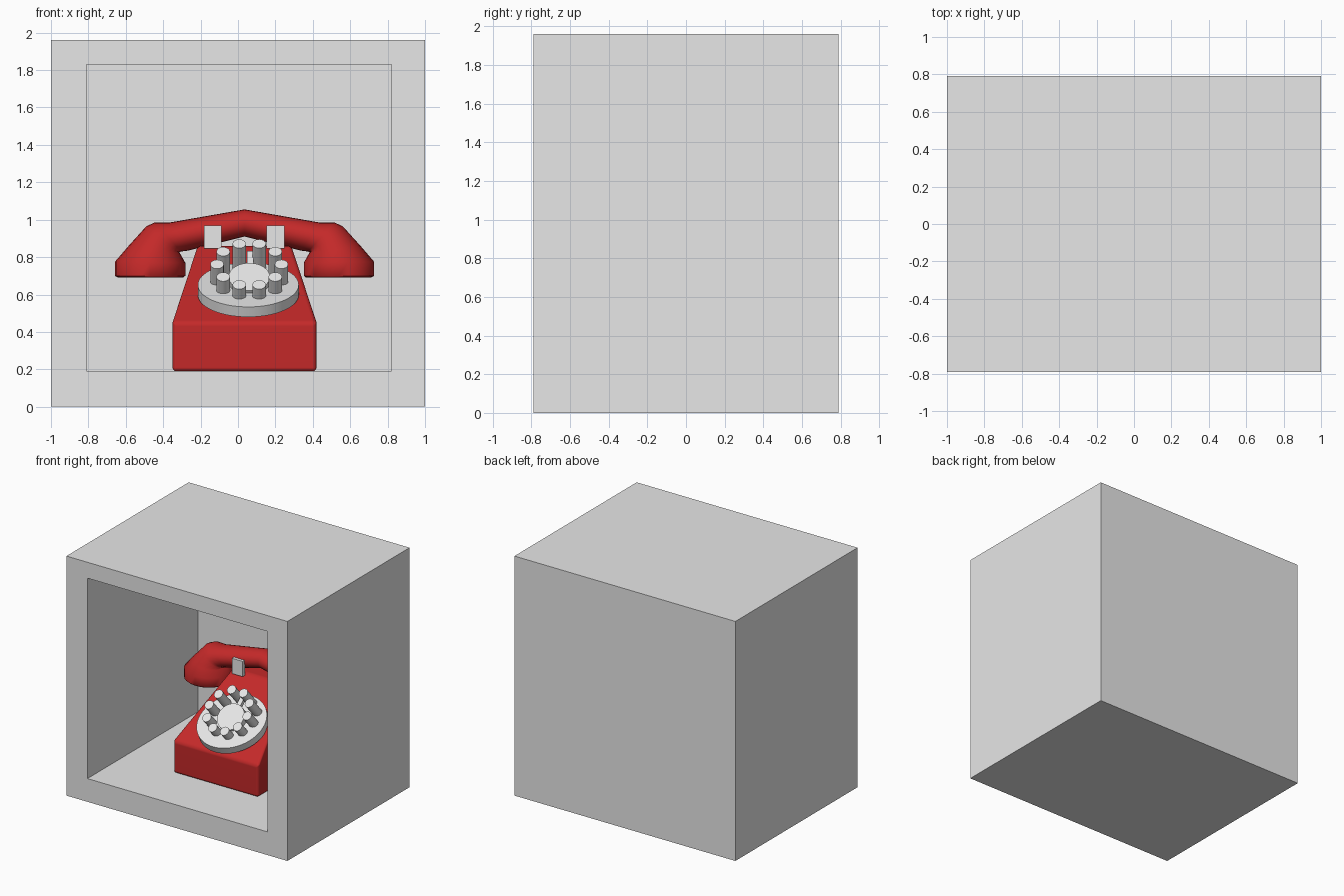
import bpy, bmesh
from math import sin, cos, pi, radians
from mathutils import Vector, Matrix

old = bpy.data.objects.get("Cube")
if old:
    bpy.data.objects.remove(old)


def material(name, color):
    m = bpy.data.materials.new(name)
    m.use_nodes = True
    m.diffuse_color = color
    m.node_tree.nodes["Principled BSDF"].inputs["Base Color"].default_value = color
    return m


GREY = material("light grey", (0.8, 0.8, 0.8, 1))
RED = material("red", (0.55, 0.022, 0.022, 1))
CX = 0.035  # centre line of the telephone


def finish(name, bm, mat, smooth=None):
    bmesh.ops.recalc_face_normals(bm, faces=bm.faces)
    me = bpy.data.meshes.new(name)
    bm.to_mesh(me)
    bm.free()
    me.materials.append(mat)
    ob = bpy.data.objects.new(name, me)
    bpy.context.collection.objects.link(ob)
    if smooth:
        bpy.ops.object.select_all(action='DESELECT')
        ob.select_set(True)
        bpy.context.view_layer.objects.active = ob
        bpy.ops.object.shade_smooth_by_angle(angle=radians(smooth))
    return ob


def loft(rings):
    """Skin a row of closed rings and cap both ends."""
    bm = bmesh.new()
    loops = [[bm.verts.new(p) for p in r] for r in rings]
    n = len(loops[0])
    for a, b in zip(loops, loops[1:]):
        for i in range(n):
            j = (i + 1) % n
            bm.faces.new((a[i], a[j], b[j], b[i]))
    bm.faces.new(loops[0])
    bm.faces.new(loops[-1])
    return bm


def box(name, lo, hi, mat):
    lo, hi = Vector(lo), Vector(hi)
    bm = bmesh.new()
    bmesh.ops.create_cube(bm, size=1, matrix=Matrix.Translation((lo + hi) / 2)
                          @ Matrix.Diagonal((*(hi - lo), 1)))
    return finish(name, bm, mat)


def disc(name, top, tilt, radius, depth, sides):
    """Cylinder whose top centre is given, leaning towards the front."""
    bm = bmesh.new()
    bmesh.ops.create_cone(
        bm, cap_ends=True, segments=sides, radius1=radius, radius2=radius, depth=depth,
        matrix=Matrix.Translation(top) @ Matrix.Rotation(tilt, 4, 'X')
        @ Matrix.Translation((0, 0, -depth / 2)))
    return finish(name, bm, GREY, 40)


# Open-fronted display box
def upright(x0, x1, z0, z1, y):
    return [(x0, y, z0), (x1, y, z0), (x1, y, z1), (x0, y, z1)]


outer = (-1, 1, 0, 1.96)
inner = (-0.81, 0.82, 0.19, 1.83)
finish("display_box", loft([upright(*outer, 0.79), upright(*outer, -0.79),
                            upright(*inner, -0.79), upright(*inner, 0.64)]), GREY)


# Telephone body: square base with a sloping front
def level(half, y0, y1, z):
    return [(CX - half, y0, z), (CX + half, y0, z), (CX + half, y1, z), (CX - half, y1, z)]


body = finish("telephone_body", loft([level(0.385, -0.34, 0.52, 0.19),
                                      level(0.385, -0.34, 0.52, 0.45),
                                      level(0.25, 0.235, 0.44, 0.86)]), RED)
bevel = body.modifiers.new("soft_edges", 'BEVEL')
bevel.width = 0.02
bevel.segments = 3
for p in body.data.polygons:
    p.use_smooth = True
body.modifiers.new("even_shading", 'WEIGHTED_NORMAL')

# Handset: each section has an outer point, an inner point and a half depth
sections = [
    ((0.675, 0.69), (0.33, 0.69), 0.175),
    ((0.693, 0.70), (0.317, 0.70), 0.187),
    ((0.693, 0.775), (0.317, 0.77), 0.187),
    ((0.62, 0.86), (0.345, 0.82), 0.155),
    ((0.525, 0.965), (0.35, 0.825), 0.125),
    ((0.48, 0.985), (0.34, 0.83), 0.11),
    ((0.40, 0.985), (0.30, 0.835), 0.10),
    ((0.0, 1.055), (0.0, 0.91), 0.09),
]


def section(side, a, b, depth, sides=24):
    mid = ((a[0] + b[0]) / 2, (a[1] + b[1]) / 2)
    arm = ((a[0] - b[0]) / 2, (a[1] - b[1]) / 2)
    turns = [2 * pi * i / sides for i in range(sides)]
    return [(CX + side * (mid[0] + arm[0] * cos(t)), 0.30 + depth * sin(t),
             mid[1] + arm[1] * cos(t)) for t in turns]


rings = [section(1, *s) for s in sections]
rings += [section(-1, *s) for s in reversed(sections[:-1])]
finish("handset", loft(rings), RED, 50)

# Cradle prongs in front of and behind the handset
for place, y in (("front", 0.20), ("back", 0.40)):
    for side, x in (("right", CX - 0.17), ("left", CX + 0.165)):
        box(f"{place}_{side}_prong", (x - 0.048, y - 0.016, 0.845),
            (x + 0.048, y + 0.016, 0.97), GREY)

# Dial plate, hub and the ring of finger pegs
disc("dial_plate", (0.055, -0.16, 0.652), radians(26), 0.27, 0.06, 64)
TILT = radians(42)
disc("dial_hub", (0.06, -0.18, 0.695), TILT, 0.11, 0.1, 48)
for i in range(10):
    t = 2 * pi * (i + 0.5) / 10 + radians(90)
    r = 0.172
    top = (0.06 + r * cos(t), -0.215 + r * sin(t) * cos(TILT), 0.762 + r * sin(t) * sin(TILT))
    disc(f"dial_peg_{i + 1}", top, TILT, 0.036, 0.21, 20)

# Finger stop above the hub
stop = box("finger_stop", (-0.018, 0, -0.03), (0.018, 0.13, 0), GREY)
stop.location = (0.065, -0.10, 0.745)
stop.rotation_euler.x = TILT
